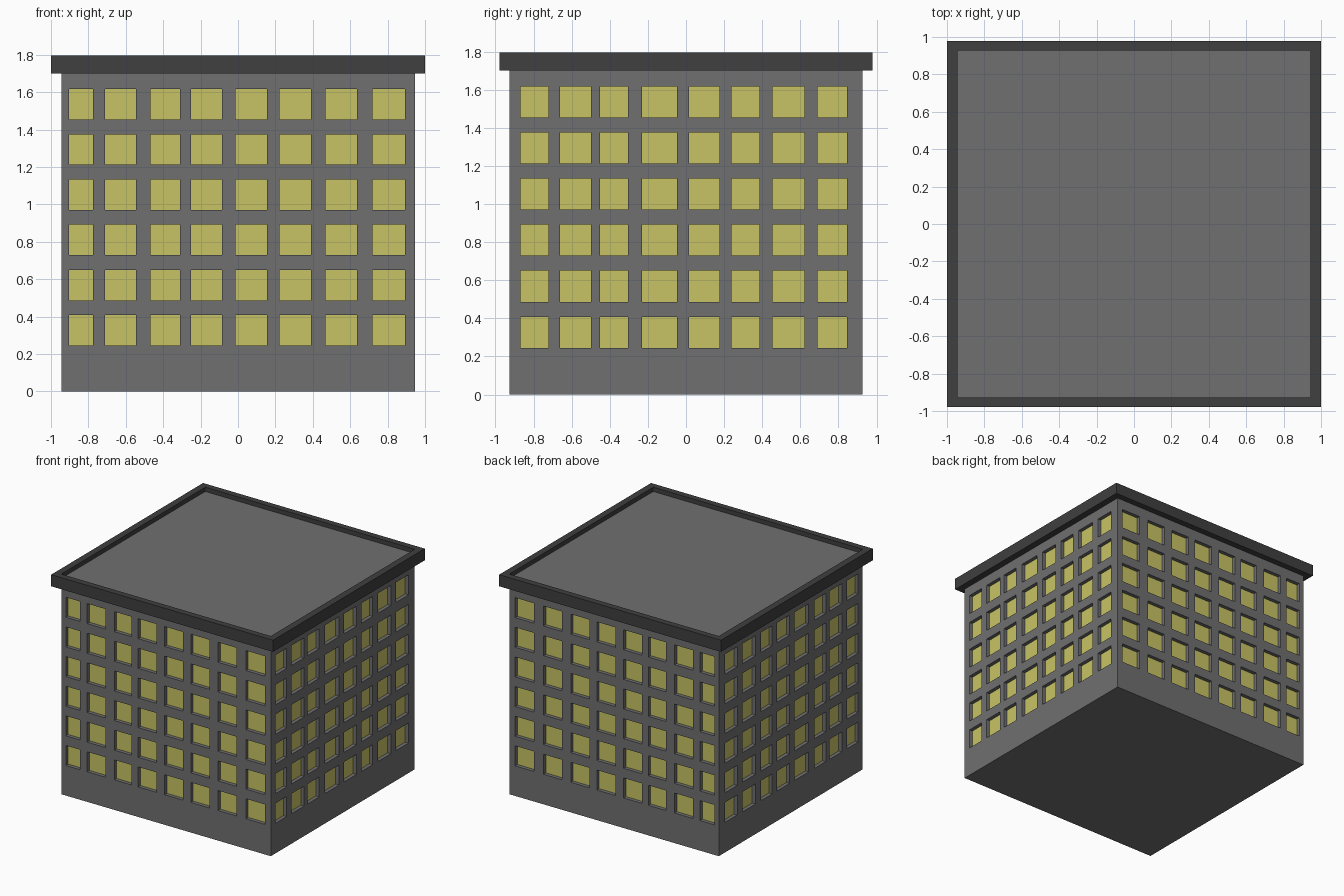
import bpy, bmesh

if "Cube" in bpy.data.objects:
    bpy.data.objects.remove(bpy.data.objects["Cube"])

HX, HY = 0.945, 0.927          # half size of the walls
ROOF_Z = 1.76                  # sunken roof deck
DEPTH = 0.03                   # window recess

# window edges along x (front/back), y (sides) and z (six floors)
WIN_X = [-.904, -.775, -.712, -.545, -.467, -.31, -.251, -.086,
         -.013, .155, .223, .39, .468, .637, .72, .893]
WIN_Y = [-.869, -.722, -.66, -.498, -.451, -.304, -.231, -.048,
         .015, .177, .239, .386, .454, .621, .689, .846]
WIN_Z = [z for i in range(6) for z in (.245 + i * .2417, .408 + i * .2417)]


def material(name, rgb):
    m = bpy.data.materials.new(name)
    m.diffuse_color = (*rgb, 1)
    m.use_nodes = True
    m.node_tree.nodes["Principled BSDF"].inputs["Base Color"].default_value = m.diffuse_color
    return m


def make_object(name, bm, mats):
    me = bpy.data.meshes.new(name)
    bm.to_mesh(me)
    bm.free()
    for m in mats:
        me.materials.append(m)
    ob = bpy.data.objects.new(name, me)
    bpy.context.collection.objects.link(ob)
    return ob


wall = material("wall_grey", (.16, .16, .16))
trim = material("trim_dark", (.05, .05, .05))
glass = material("window_yellow", (.58, .55, .13))

# Building walls: one grid per facade, odd cells are windows
bm = bmesh.new()
windows = []


def facade(edges, half, place):
    us = [-half] + edges + [half]
    zs = [0] + WIN_Z + [ROOF_Z]
    grid = [[bm.verts.new(place(u, z)) for z in zs] for u in us]
    for i in range(len(us) - 1):
        for j in range(len(zs) - 1):
            f = bm.faces.new((grid[i][j], grid[i + 1][j],
                              grid[i + 1][j + 1], grid[i][j + 1]))
            if i % 2 and j % 2:
                windows.append(f)


for s in (-1, 1):
    facade(WIN_X, HX, lambda u, z: (u, s * HY, z))
    facade(WIN_Y, HY, lambda u, z: (s * HX, u, z))
bmesh.ops.remove_doubles(bm, verts=bm.verts[:], dist=1e-4)

# Roof deck and base close the shell
bmesh.ops.holes_fill(bm, edges=[e for e in bm.edges if e.is_boundary], sides=0)
bmesh.ops.recalc_face_normals(bm, faces=bm.faces[:])

# Recessed window panes
panes = bmesh.ops.extrude_discrete_faces(bm, faces=windows)["faces"]
for f in panes:
    f.normal_update()
    f.material_index = 1
    bmesh.ops.translate(bm, verts=f.verts[:], vec=-f.normal * DEPTH)
make_object("building", bm, [wall, glass])

# Roof parapet: rectangular section swept round the walls
bm = bmesh.new()
section = [(HX, HY, 1.70), (1.0, .978, 1.70), (1.0, .978, 1.795), (HX, HY, 1.795)]
rings = [[bm.verts.new((sx * x, sy * y, z)) for x, y, z in section]
         for sx, sy in ((-1, -1), (1, -1), (1, 1), (-1, 1))]
for i in range(4):
    a, b = rings[i], rings[(i + 1) % 4]
    for j in range(4):
        k = (j + 1) % 4
        bm.faces.new((a[j], b[j], b[k], a[k]))
bmesh.ops.recalc_face_normals(bm, faces=bm.faces[:])
make_object("roof_parapet", bm, [trim])
